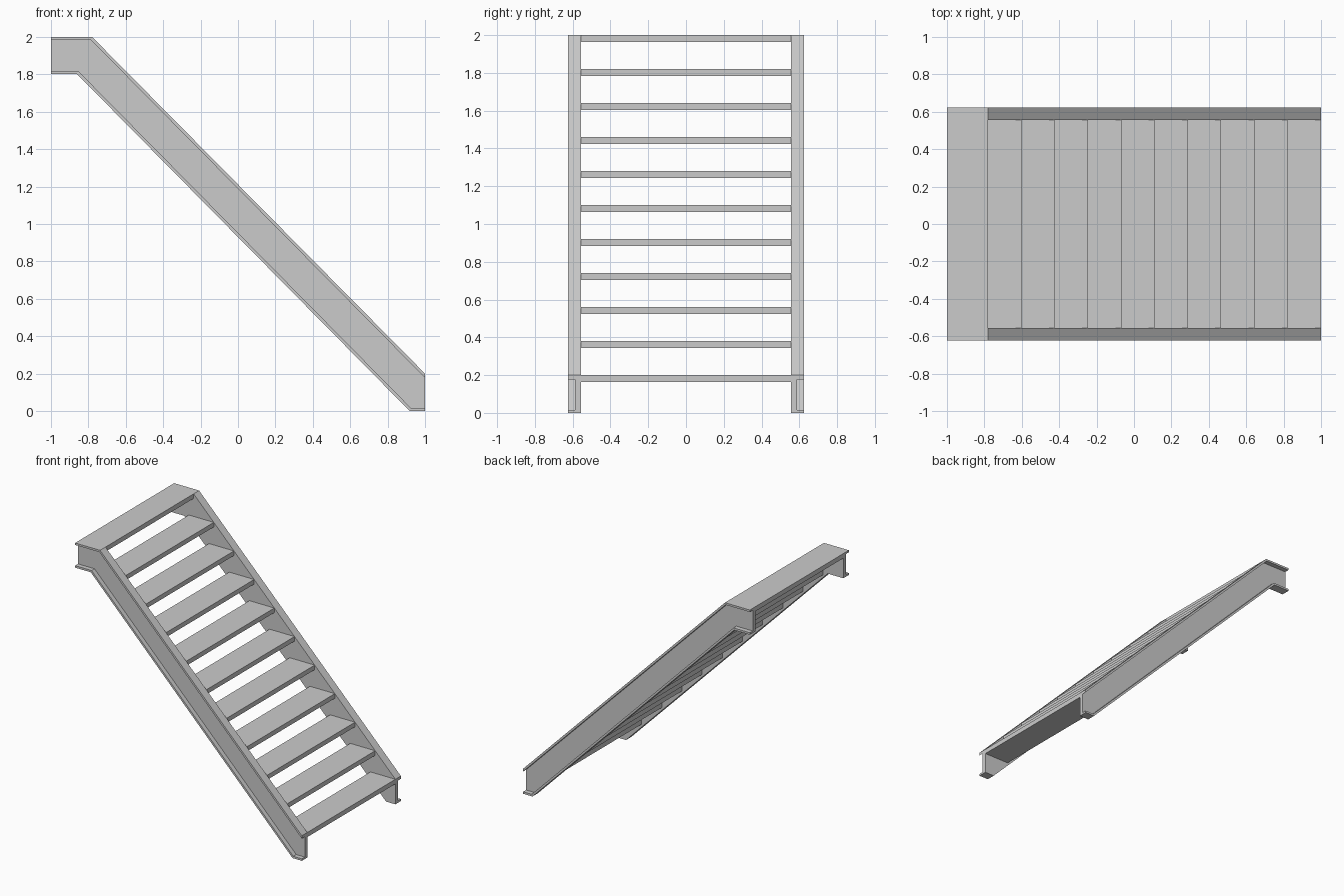
import bpy, bmesh
from mathutils import Vector

if "Cube" in bpy.data.objects:
    bpy.data.objects.remove(bpy.data.objects["Cube"])

RISE, RUN, STEPS = 0.18, 0.178, 11
IN_Y, WEB_Y, OUT_Y = 0.555, 0.587, 0.624
T = 0.016  # flange thickness


def prism(name, pts, y0, y1, mirror=False):
    """Extrude an x-z outline from y0 to y1."""
    bm = bmesh.new()
    face = bm.faces.new([bm.verts.new((x, y0, z)) for x, z in pts])
    new = bmesh.ops.extrude_face_region(bm, geom=[face])["geom"]
    bmesh.ops.translate(bm, vec=(0, y1 - y0, 0),
                        verts=[v for v in new if isinstance(v, bmesh.types.BMVert)])
    bmesh.ops.recalc_face_normals(bm, faces=bm.faces)
    me = bpy.data.meshes.new(name)
    bm.to_mesh(me)
    bm.free()
    ob = bpy.data.objects.new(name, me)
    bpy.context.collection.objects.link(ob)
    if mirror:
        mod = ob.modifiers.new("mirror", 'MIRROR')
        mod.use_axis = (False, True, False)
        mod.use_mirror_merge = False
    return ob


def offset(path, d):
    """Mitred offset of a path whose ends are cut vertically; +d moves up."""
    pts = [Vector(p) for p in path]
    dirs = [(b - a).normalized() for a, b in zip(pts, pts[1:])]
    nor = [Vector((-v.y, v.x)) for v in dirs]
    out = [pts[0] + Vector((0, d / nor[0].y))]
    for p, a, b in zip(pts[1:-1], nor, nor[1:]):
        out.append(p + (a + b) * d / (1 + a.dot(b)))
    out.append(pts[-1] + Vector((0, d / nor[-1].y)))
    return [tuple(p) for p in out]


# Stringers: channel sections opening outward
top = [(-1, 2), (-0.78, 2), (1, 0.2)]
bottom = [(-1, 1.803), (-0.862, 1.803), (0.918, 0), (1, 0)]
top_in, bottom_in = offset(top, -T), offset(bottom, T)
prism("stringer_web", top_in + bottom_in[::-1], IN_Y, WEB_Y, True)
prism("stringer_top_flange", top + top_in[::-1], IN_Y, OUT_Y, True)
prism("stringer_bottom_flange", bottom_in + bottom[::-1], IN_Y, OUT_Y, True)

# Treads, the highest one forming the landing
for i in range(STEPS):
    x, z = -0.78 + RUN * i, 2 - RISE * i
    prism("landing" if i == 0 else f"tread_{i}",
          [(x - 0.22, z - 0.037), (x, z - 0.037), (x, z), (x - 0.22, z)], -IN_Y, IN_Y)
